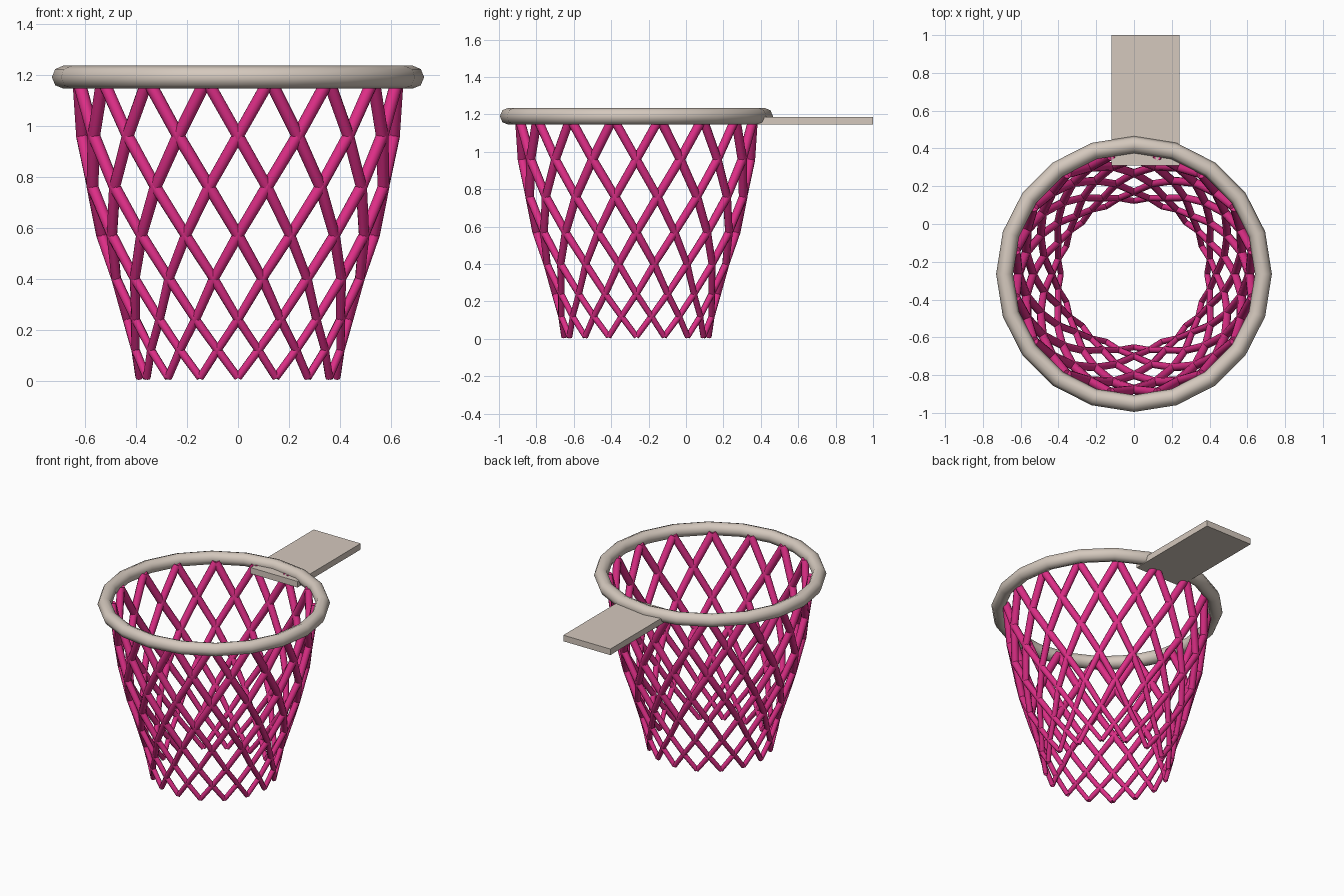
import bpy
from math import sin, cos, pi

cube = bpy.data.objects.get("Cube")
if cube:
    bpy.data.objects.remove(cube, do_unlink=True)

CENTER_Y = -0.265


def material(name, rgb):
    mat = bpy.data.materials.new(name)
    mat.use_nodes = True
    color = (*rgb, 1)
    mat.diffuse_color = color
    bsdf = next(n for n in mat.node_tree.nodes if n.type == 'BSDF_PRINCIPLED')
    bsdf.inputs["Base Color"].default_value = color
    return mat


beige = material("warm beige", (0.66, 0.58, 0.51))
pink = material("hot pink", (0.72, 0.027, 0.24))


def finish(obj, name, mat, smooth=None):
    obj.name = name
    obj.data.materials.clear()
    obj.data.materials.append(mat)
    if smooth:
        bpy.ops.object.shade_smooth_by_angle(angle=smooth)


# Rim
bpy.ops.mesh.primitive_torus_add(
    major_segments=20, minor_segments=8, major_radius=0.685,
    minor_radius=0.045, location=(0, CENTER_Y, 1.19))
finish(bpy.context.object, "rim", beige, 1.0)

# Mounting plate, slightly off centre
bpy.ops.mesh.primitive_cube_add(size=1, location=(0.06, 0.655, 1.166))
plate = bpy.context.object
plate.scale = (0.36, 0.69, 0.042)
bpy.ops.object.transform_apply(location=False, rotation=False, scale=True)
finish(plate, "mounting_plate", beige)

# Net: height and radius of each row of strand crossings, bottom to top
ROWS = [(0.012, 0.387), (0.12, 0.41), (0.24, 0.435), (0.40, 0.487),
        (0.57, 0.535), (0.76, 0.582), (0.96, 0.612), (1.18, 0.638)]
STRANDS = 16
STEP = pi / STRANDS


def net_layer(name, direction):
    """One set of strands, all winding the same way around the net."""
    curve = bpy.data.curves.new(name, 'CURVE')
    curve.dimensions = '3D'
    curve.bevel_depth = 0.04
    curve.bevel_resolution = 2
    curve.use_fill_caps = True
    for i in range(STRANDS):
        spline = curve.splines.new('POLY')
        spline.points.add(len(ROWS) - 1)
        for k, (z, r) in enumerate(ROWS):
            a = 2 * STEP * i + direction * STEP * k
            spline.points[k].co = (r * sin(a), CENTER_Y - r * cos(a), z, 1)
            spline.points[k].radius = r
    obj = bpy.data.objects.new(name, curve)
    bpy.context.collection.objects.link(obj)
    bpy.ops.object.select_all(action='DESELECT')
    obj.select_set(True)
    bpy.context.view_layer.objects.active = obj
    bpy.ops.object.convert(target='MESH')
    finish(bpy.context.object, name, pink, 1.0)


net_layer("net_strands_left_winding", 1)
net_layer("net_strands_right_winding", -1)
